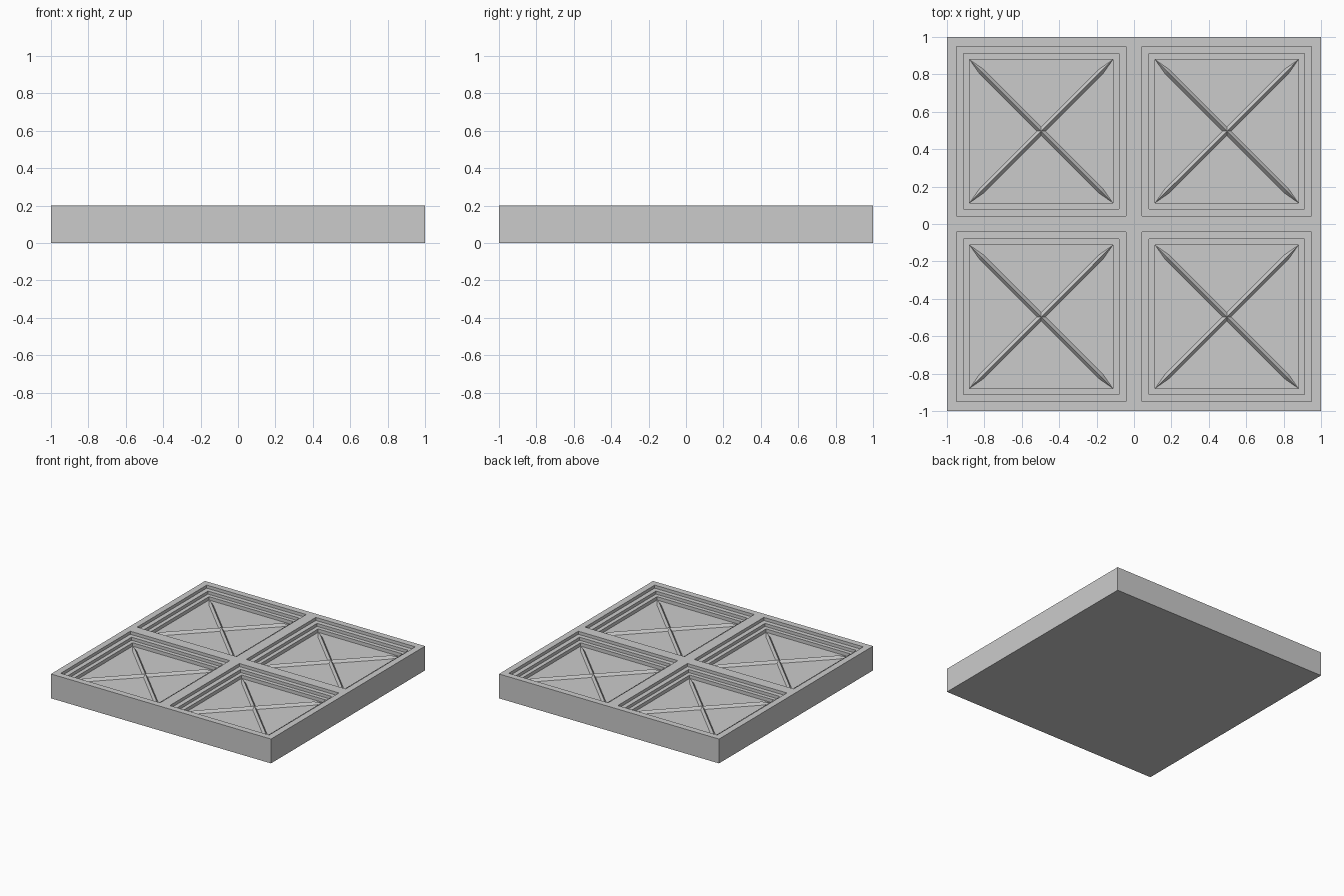
import bpy, bmesh, math

if "Cube" in bpy.data.objects:
    bpy.data.objects.remove(bpy.data.objects["Cube"])

C = 0.496                              # panel centre offset
RINGS = [(0.452, 0.20), (0.452, 0.175), (0.415, 0.175), (0.415, 0.15),
         (0.383, 0.15), (0.383, 0.122)]  # half size, height of each step edge
FLOOR = RINGS[-1][1]
QUADS = [(sx * C, sy * C) for sx in (-1, 1) for sy in (-1, 1)]


def finish(bm, name):
    bmesh.ops.remove_doubles(bm, verts=bm.verts, dist=1e-5)
    bmesh.ops.recalc_face_normals(bm, faces=bm.faces)
    mesh = bpy.data.meshes.new(name)
    bm.to_mesh(mesh)
    bm.free()
    ob = bpy.data.objects.new(name, mesh)
    bpy.context.collection.objects.link(ob)
    return ob


def face(bm, pts):
    bm.faces.new([bm.verts.new(p) for p in pts])


def square(cx, cy, h, z):
    return [(cx - h, cy - h, z), (cx + h, cy - h, z), (cx + h, cy + h, z), (cx - h, cy + h, z)]


def band(bm, a, b):
    for i in range(4):
        j = (i + 1) % 4
        face(bm, (a[i], a[j], b[j], b[i]))


# Tile: rim grid with four openings, stepped recesses, outer sides and underside
bm = bmesh.new()
H = RINGS[0][0]
g = [-1, -C - H, -C + H, C - H, C + H, 1]
for i in range(5):
    for j in range(5):
        if i % 2 and j % 2:
            continue
        face(bm, [(g[i], g[j], 0.2), (g[i + 1], g[j], 0.2),
                  (g[i + 1], g[j + 1], 0.2), (g[i], g[j + 1], 0.2)])
for cx, cy in QUADS:
    loops = [square(cx, cy, h, z) for h, z in RINGS]
    for a, b in zip(loops, loops[1:]):
        band(bm, a, b)
    face(bm, loops[-1])
for i in range(5):
    for s in (-1, 1):
        a, b = g[i], g[i + 1]
        face(bm, [(a, s, 0), (b, s, 0), (b, s, 0.2), (a, s, 0.2)])
        face(bm, [(s, a, 0), (s, b, 0), (s, b, 0.2), (s, a, 0.2)])
    for j in range(5):
        face(bm, [(g[i], g[j], 0), (g[i], g[j + 1], 0),
                  (g[i + 1], g[j + 1], 0), (g[i + 1], g[j], 0)])
finish(bm, "tile")

# Crossed diagonal ridges with pointed ends in each recess
L, W, TIP, RISE = 0.383 * math.sqrt(2), 0.016, 0.09, 0.022
for n, (cx, cy) in enumerate(QUADS):
    bm = bmesh.new()
    for ang in (math.pi / 4, 3 * math.pi / 4):
        c, s = math.cos(ang), math.sin(ang)

        def P(u, v, z):
            return (cx + u * c - v * s, cy + u * s + v * c, FLOOR + z)

        top = [P(-L + TIP, 0, RISE), P(L - TIP, 0, RISE)]
        ends = [P(-L, 0, 0), P(L, 0, 0)]
        for w in (-W, W):
            low = [P(-L + TIP, w, 0), P(L - TIP, w, 0)]
            face(bm, (low[0], low[1], top[1], top[0]))
            for k in (0, 1):
                face(bm, (ends[k], low[k], top[k]))
        face(bm, (ends[0], P(-L + TIP, -W, 0), P(L - TIP, -W, 0),
                  ends[1], P(L - TIP, W, 0), P(-L + TIP, W, 0)))
    finish(bm, f"cross_ridge_{n + 1}")
